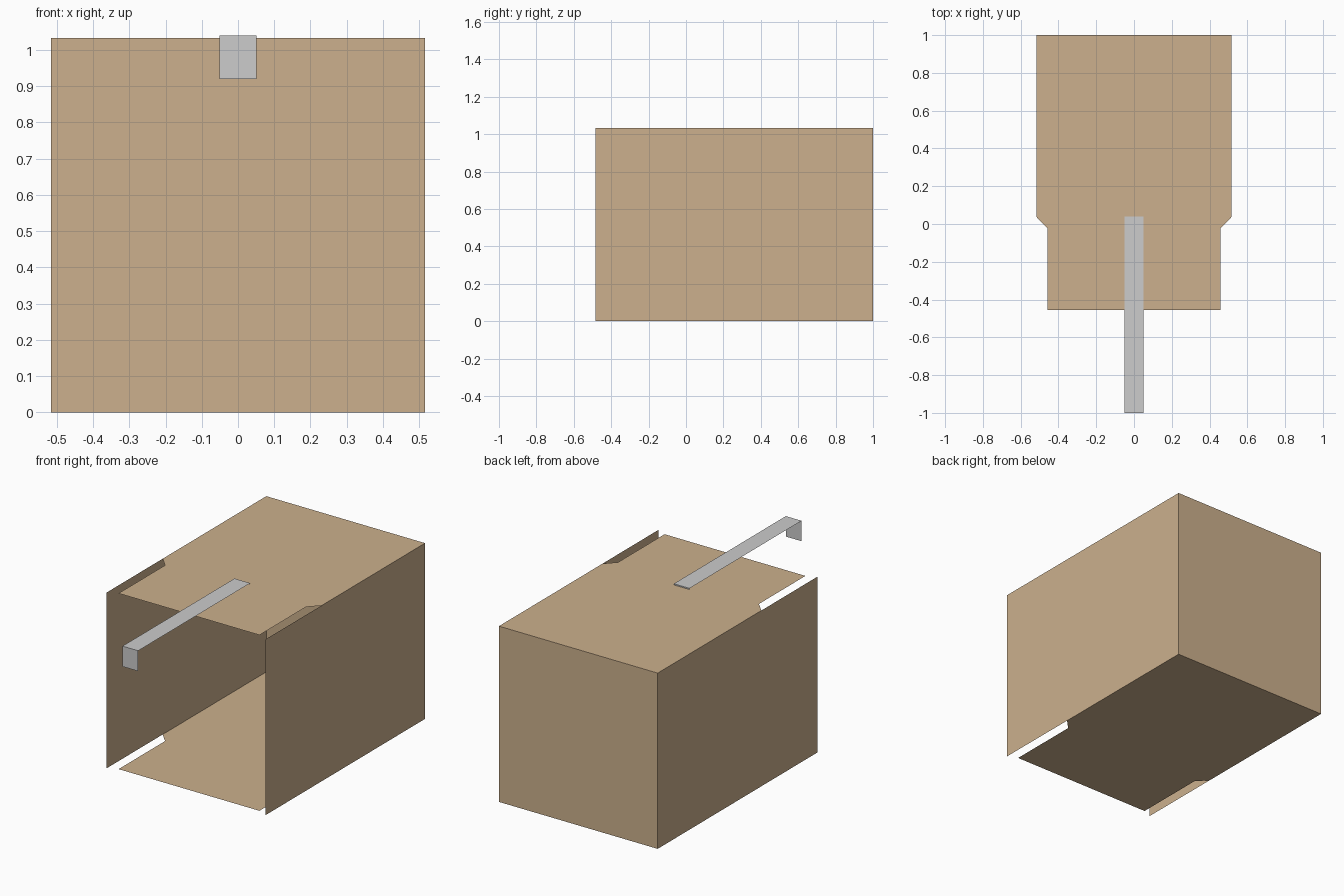
import bpy

cube = bpy.data.objects.get("Cube")
if cube:
    bpy.data.objects.remove(cube, do_unlink=True)

W, H = 0.516, 1.033            # half width and height of the box
BACK, WALL_FRONT = 1.0, -0.483  # depth range of the side walls


def material(name, rgb):
    m = bpy.data.materials.new(name)
    m.use_nodes = True
    m.diffuse_color = (*rgb, 1)
    m.node_tree.nodes["Principled BSDF"].inputs["Base Color"].default_value = (*rgb, 1)
    return m


def sheet(name, verts, faces, mat):
    me = bpy.data.meshes.new(name)
    me.from_pydata(verts, [], faces)
    me.materials.append(mat)
    ob = bpy.data.objects.new(name, me)
    bpy.context.collection.objects.link(ob)
    return ob


cardboard = material("cardboard tan", (0.604, 0.434, 0.266))
tape_grey = material("tape grey", (0.604, 0.604, 0.604))

# Floor and lid: full width at the back, stepping in to a narrower front flap
half = [(W, BACK), (W, 0.037), (0.458, -0.023), (0.458, -0.455)]
outline = [(-x, y) for x, y in half] + [(x, y) for x, y in reversed(half)]
ring = list(range(len(outline)))
sheet("lid_panel", [(x, y, H) for x, y in outline], [ring], cardboard)
sheet("floor_panel", [(x, y, 0) for x, y in outline], [ring[::-1]], cardboard)

# Side walls
for name, s in (("left_wall", 1), ("right_wall", -1)):
    x = s * W
    sheet(name,
          [(x, WALL_FRONT, 0), (x, BACK, 0), (x, BACK, H), (x, WALL_FRONT, H)],
          [(0, 1, 2, 3)[::s]], cardboard)

# Back wall
sheet("back_wall", [(W, BACK, 0), (-W, BACK, 0), (-W, BACK, H), (W, BACK, H)],
      [(0, 1, 2, 3)], cardboard)

# Tape strip: lies on the lid, reaches out past the front and folds down
TW = 0.051
path = [(0.04, H), (0.04, 1.04), (-0.48, 1.04), (-1.0, 1.04), (-1.0, 0.92)]
verts = [(s * TW, y, z) for y, z in path for s in (-1, 1)]
faces = [(2 * i, 2 * i + 2, 2 * i + 3, 2 * i + 1) for i in range(len(path) - 1)]
sheet("tape_strip", verts, faces, tape_grey)
